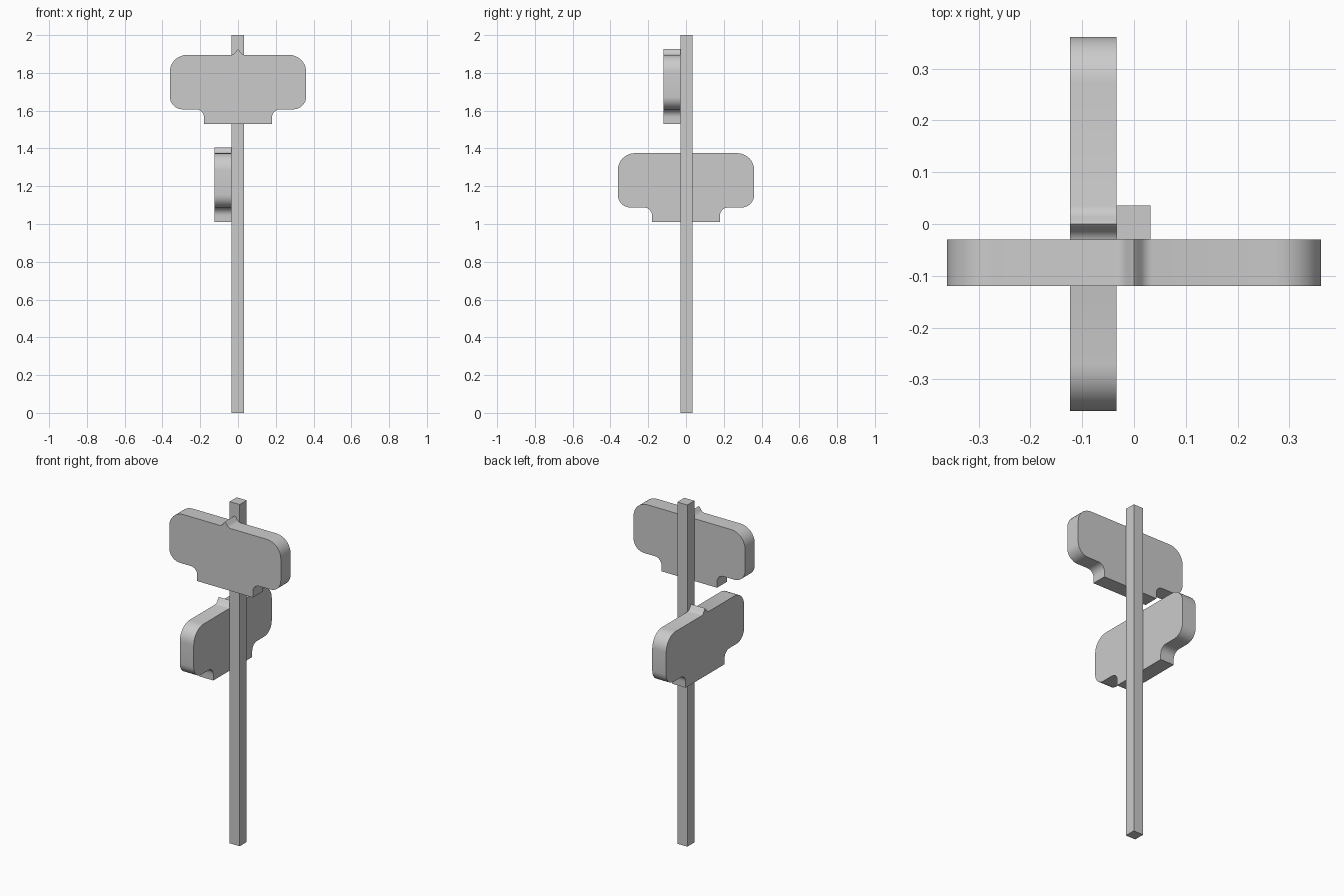
import bpy, bmesh, math

if "Cube" in bpy.data.objects:
    bpy.data.objects.remove(bpy.data.objects["Cube"])


def arc(cx, cz, r, a0, a1, n=8):
    return [(cx + r * math.cos(math.radians(a0 + (a1 - a0) * i / n)),
             cz + r * math.sin(math.radians(a0 + (a1 - a0) * i / n))) for i in range(n + 1)]


def half_profile():
    # right half of the board outline, from bottom tab up to the top peak
    pts = [(0.18, 0.0)]
    pts += arc(0.222, 0.035, 0.042, 180, 90)      # inner fillet above the tab
    pts += arc(0.292, 0.145, 0.068, -90, 0)       # lower corner
    pts += arc(0.27, 0.275, 0.09, 0, 90)          # upper corner
    pts += [(0.034, 0.365), (0.024, 0.368), (0.015, 0.376), (0.008, 0.388), (0.0, 0.396)]
    # scale x so the board reaches its full half width
    return [(x + (0.001 if x > 0.25 else 0), z) for x, z in pts]


def sign_board(name, location, turn):
    half = half_profile()
    outline = half + [(-x, z) for x, z in reversed(half[:-1])]
    bm = bmesh.new()
    face = bm.faces.new([bm.verts.new((x, -0.09, z)) for x, z in outline])
    ext = bmesh.ops.extrude_face_region(bm, geom=[face], use_keep_orig=True)
    verts = [v for v in ext["geom"] if isinstance(v, bmesh.types.BMVert)]
    bmesh.ops.translate(bm, verts=verts, vec=(0, 0.09, 0))
    bmesh.ops.recalc_face_normals(bm, faces=bm.faces)
    mesh = bpy.data.meshes.new(name)
    bm.to_mesh(mesh)
    bm.free()
    obj = bpy.data.objects.new(name, mesh)
    bpy.context.collection.objects.link(obj)
    obj.location = location
    obj.rotation_euler.z = turn
    bpy.ops.object.select_all(action='DESELECT')
    obj.select_set(True)
    bpy.context.view_layer.objects.active = obj
    bpy.ops.object.shade_smooth_by_angle(angle=math.radians(30))


# square post
bpy.ops.mesh.primitive_cube_add(size=1, location=(-0.001, 0.003, 1))
post = bpy.context.object
post.name = "post"
post.scale = (0.065, 0.065, 2)

# two street boards at right angles, on the front and left faces of the post
sign_board("upper_sign", (0, -0.03, 1.53), 0)
sign_board("lower_sign", (-0.034, 0, 1.01), -math.pi / 2)
